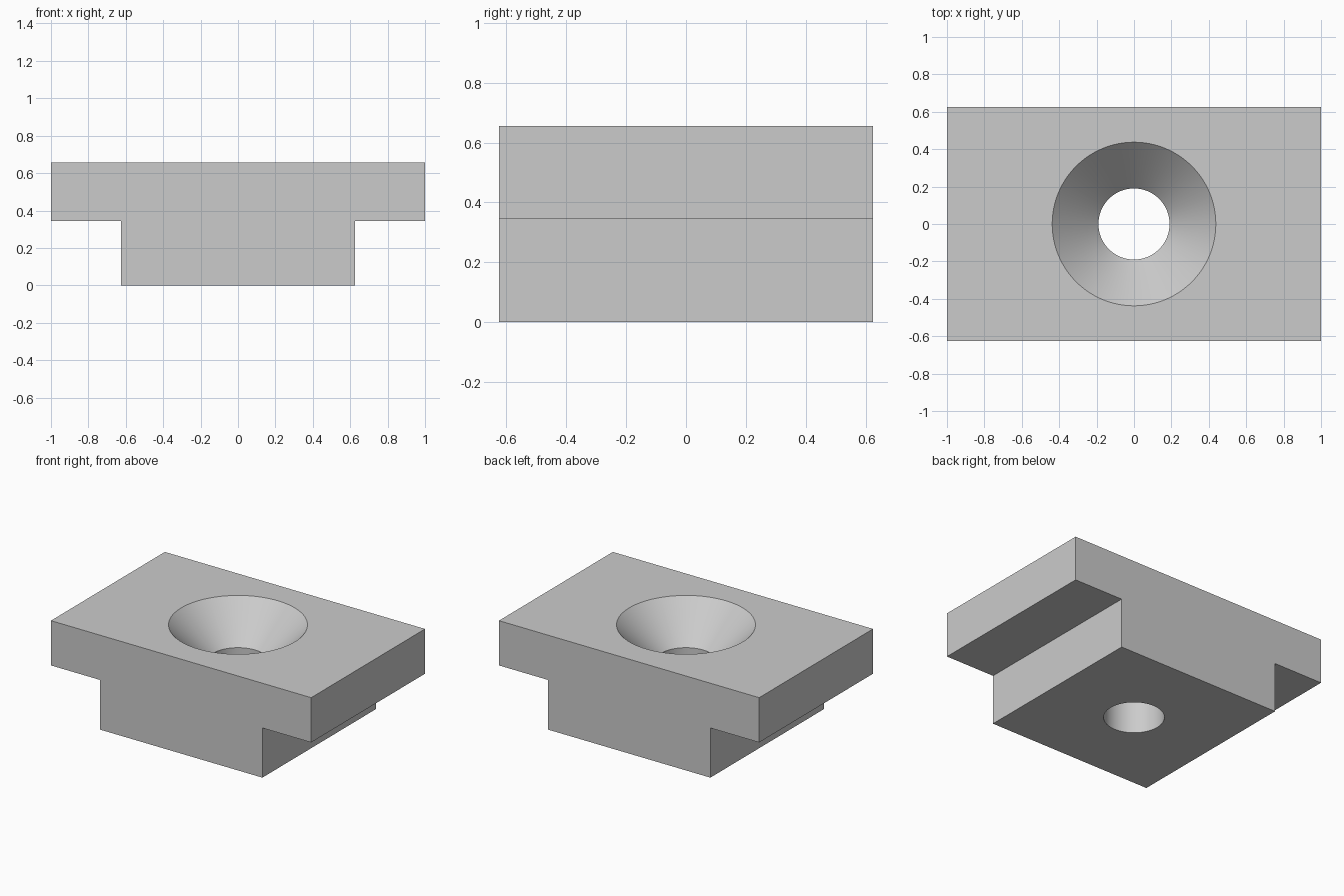
import bpy, bmesh
from math import cos, sin, tau, radians

cube = bpy.data.objects.get("Cube")
if cube:
    bpy.data.objects.remove(cube, do_unlink=True)

HALF_X, STEM_X, HALF_Y = 1.0, 0.625, 0.625
TOP, STEP = 0.656, 0.345
HOLE_R, SINK_R = 0.19, 0.4375
SINK_Z = TOP - (SINK_R - HOLE_R)
EXTRA = 0.1
SEGMENTS = 96

grey = bpy.data.materials.new("plain grey")
grey.use_nodes = True
colour = (0.6, 0.6, 0.6, 1)
grey.diffuse_color = colour
grey.node_tree.nodes["Principled BSDF"].inputs["Base Color"].default_value = colour


def make_object(name, bm):
    bmesh.ops.recalc_face_normals(bm, faces=bm.faces)
    mesh = bpy.data.meshes.new(name)
    bm.to_mesh(mesh)
    bm.free()
    mesh.materials.append(grey)
    obj = bpy.data.objects.new(name, mesh)
    bpy.context.collection.objects.link(obj)
    return obj


# T-shaped block: half profile mirrored, then extruded from front to back
half = [(STEM_X, 0), (STEM_X, STEP), (HALF_X, STEP), (HALF_X, TOP)]
profile = half + [(-x, z) for x, z in reversed(half)]
bm = bmesh.new()
face = bm.faces.new([bm.verts.new((x, -HALF_Y, z)) for x, z in profile])
swept = bmesh.ops.extrude_face_region(bm, geom=[face])["geom"]
bmesh.ops.translate(bm, vec=(0, 2 * HALF_Y, 0),
                    verts=[v for v in swept if isinstance(v, bmesh.types.BMVert)])
block = make_object("t_block", bm)

# Countersunk hole cutter: stacked rings, 45 degree cone over a straight bore
bm = bmesh.new()
rings = []
for r, z in [(HOLE_R, -EXTRA), (HOLE_R, SINK_Z), (SINK_R + EXTRA, TOP + EXTRA)]:
    rings.append([bm.verts.new((r * cos(tau * i / SEGMENTS), r * sin(tau * i / SEGMENTS), z))
                  for i in range(SEGMENTS)])
for low, high in zip(rings, rings[1:]):
    for i in range(SEGMENTS):
        j = (i + 1) % SEGMENTS
        bm.faces.new((low[i], low[j], high[j], high[i]))
bm.faces.new(rings[0])
bm.faces.new(rings[-1])
cutter = make_object("hole_cutter", bm)
cutter.hide_render = True

# Cut the hole, then drop the cutter
cut = block.modifiers.new("countersunk_hole", "BOOLEAN")
cut.operation = "DIFFERENCE"
cut.solver = "EXACT"
cut.object = cutter
bpy.context.view_layer.objects.active = block
block.select_set(True)
cutter.select_set(False)
bpy.ops.object.modifier_apply(modifier=cut.name)
bpy.data.objects.remove(cutter, do_unlink=True)

# Smooth hole walls with sharp rims
bpy.ops.object.shade_smooth_by_angle(angle=radians(30))
